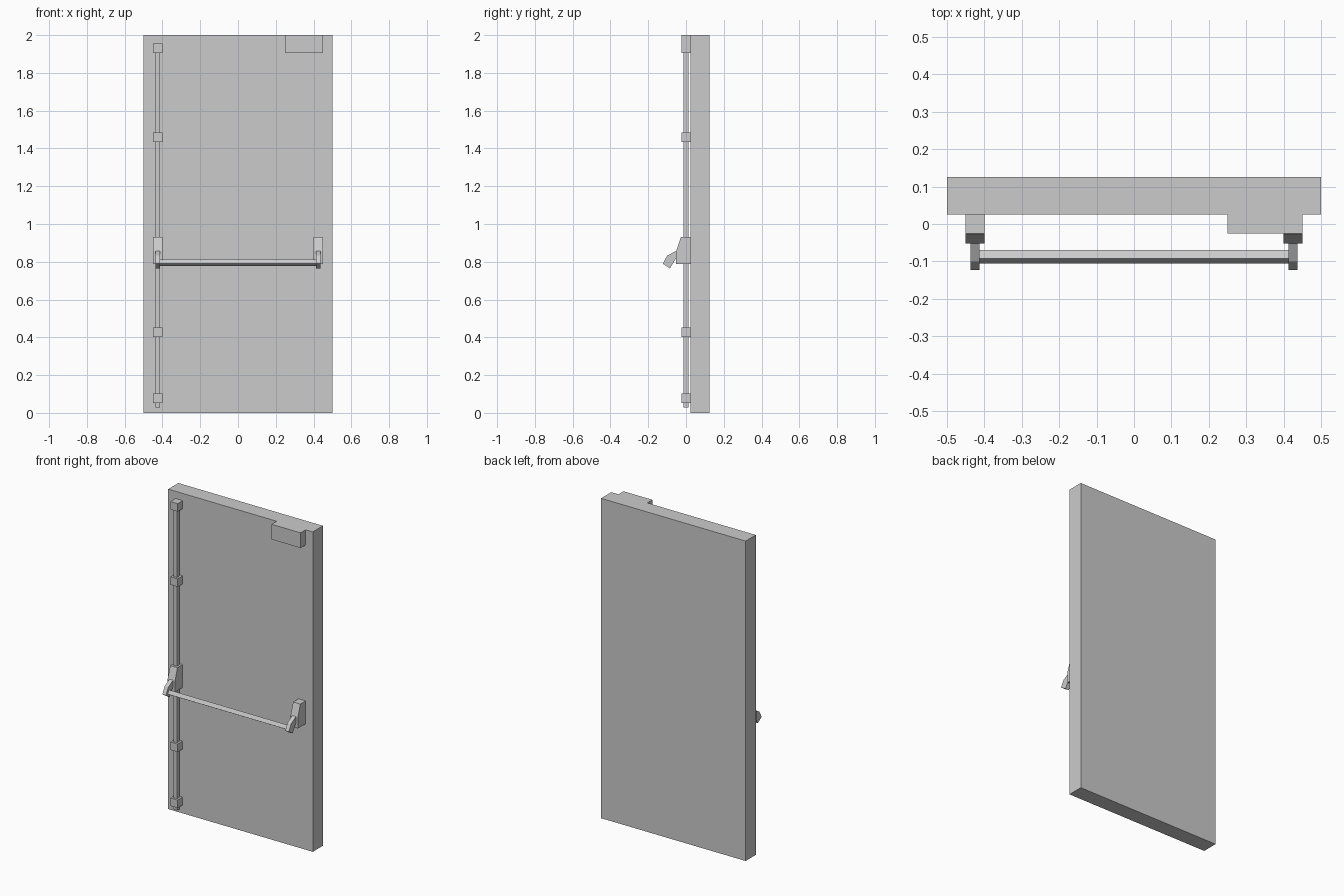
import bpy, bmesh

if "Cube" in bpy.data.objects:
    bpy.data.objects.remove(bpy.data.objects["Cube"])


def extrude_x(name, profile, x0, x1):
    """Extrude a closed (y, z) profile from x0 to x1."""
    bm = bmesh.new()
    face = bm.faces.new([bm.verts.new((x0, y, z)) for y, z in profile])
    ext = bmesh.ops.extrude_face_region(bm, geom=[face])
    moved = [v for v in ext["geom"] if isinstance(v, bmesh.types.BMVert)]
    bmesh.ops.translate(bm, vec=(x1 - x0, 0, 0), verts=moved)
    bmesh.ops.recalc_face_normals(bm, faces=bm.faces)
    mesh = bpy.data.meshes.new(name)
    bm.to_mesh(mesh)
    bm.free()
    obj = bpy.data.objects.new(name, mesh)
    bpy.context.collection.objects.link(obj)
    return obj


def box(name, x, y, z):
    """Box from (min, max) pairs."""
    return extrude_x(name, [(y[0], z[0]), (y[1], z[0]), (y[1], z[1]), (y[0], z[1])], *x)


def mirror_x(obj):
    obj.modifiers.new("Mirror", "MIRROR").use_axis[0] = True


# Door slab and closer housing
box("door_panel", (-0.5, 0.5), (0.025, 0.125), (0, 2))
box("door_closer", (0.25, 0.45), (-0.025, 0.025), (1.905, 2))

# Vertical latch rod and its guides
rod_x = -0.425
box("latch_rod", (rod_x - 0.0125, rod_x + 0.0125), (-0.0125, 0.0125), (0.028, 1.94))
for i, z in enumerate((0.077, 0.427, 1.46, 1.93)):
    box(f"rod_guide_{i + 1}", (rod_x - 0.025, rod_x + 0.025), (-0.025, 0.025), (z - 0.025, z + 0.025))

# Wedge-shaped mounts on both sides
mount = extrude_x("bar_mount", [(0.025, 0.787), (0.025, 0.93), (-0.027, 0.93),
                                (-0.052, 0.855), (-0.052, 0.787)], 0.4, 0.45)
mirror_x(mount)

# Angled lever arms
arm = extrude_x("lever_arm", [(-0.052, 0.858), (-0.1, 0.832), (-0.123, 0.79),
                              (-0.085, 0.765), (-0.052, 0.82)], 0.4125, 0.4375)
mirror_x(arm)

# Tilted square push bar
extrude_x("push_bar", [(-0.092, 0.813), (-0.105, 0.791), (-0.083, 0.778),
                       (-0.07, 0.8)], -0.4125, 0.4125)
